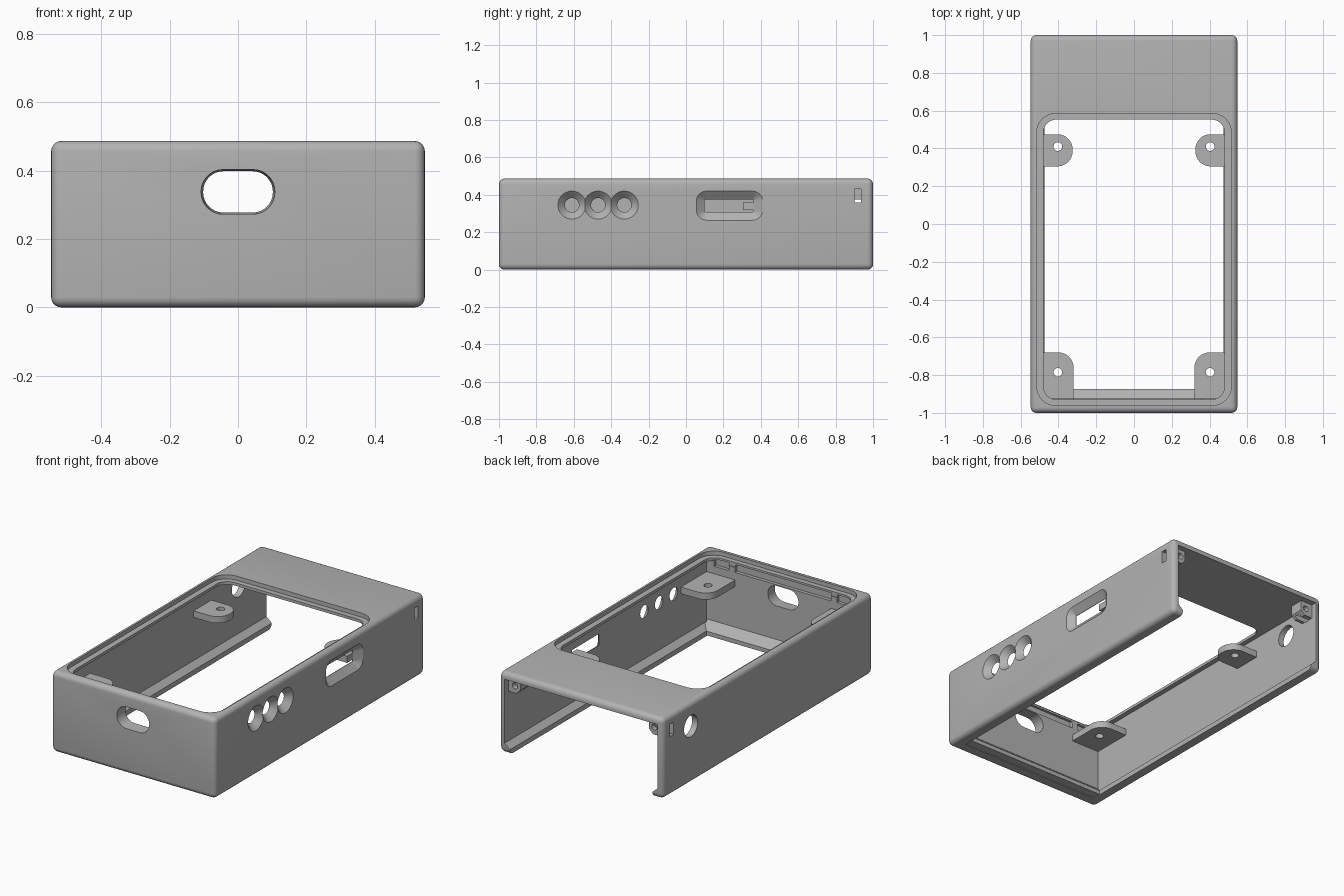
import bpy, bmesh, math

cube = bpy.data.objects.get("Cube")
if cube:
    bpy.data.objects.remove(cube, do_unlink=True)

grey = bpy.data.materials.new("matte grey")
grey.use_nodes = True
COLOUR = (0.45, 0.45, 0.45, 1)
grey.diffuse_color = COLOUR
grey.node_tree.nodes["Principled BSDF"].inputs["Base Color"].default_value = COLOUR

HALF_W, HEIGHT, WALL, INNER = 0.547, 0.487, 0.037, 0.51
FRONT = -0.925          # inside face of the thicker front wall
TAB_TOP = 0.36


def rounded(a0, a1, b0, b1, r, steps=8):
    """Rounded rectangle outline."""
    pts = []
    for i, (ca, cb) in enumerate([(a1 - r, b1 - r), (a0 + r, b1 - r), (a0 + r, b0 + r), (a1 - r, b0 + r)]):
        for k in range(steps + 1):
            t = math.pi / 2 * (i + k / steps)
            pts.append((ca + r * math.cos(t), cb + r * math.sin(t)))
    return pts


def circle(a, b, r, n=32):
    return [(a + r * math.cos(2 * math.pi * k / n), b + r * math.sin(2 * math.pi * k / n)) for k in range(n)]


def loft(name, axis, sections):
    """Solid through (depth, outline) sections along an axis."""
    place = {"x": lambda a, b, d: (d, a, b), "y": lambda a, b, d: (a, d, b), "z": lambda a, b, d: (a, b, d)}[axis]
    bm = bmesh.new()
    rings = [[bm.verts.new(place(a, b, d)) for a, b in outline] for d, outline in sections]
    n = len(rings[0])
    bm.faces.new(rings[0])
    bm.faces.new(rings[-1])
    for lo, hi in zip(rings, rings[1:]):
        for k in range(n):
            bm.faces.new((lo[k], lo[(k + 1) % n], hi[(k + 1) % n], hi[k]))
    bmesh.ops.remove_doubles(bm, verts=bm.verts, dist=1e-5)
    bmesh.ops.recalc_face_normals(bm, faces=bm.faces)
    mesh = bpy.data.meshes.new(name)
    bm.to_mesh(mesh)
    bm.free()
    mesh.materials.append(grey)
    obj = bpy.data.objects.new(name, mesh)
    bpy.context.collection.objects.link(obj)
    return obj


def box(name, x0, x1, y0, y1, z0, z1):
    outline = [(x0, y0), (x1, y0), (x1, y1), (x0, y1)]
    return loft(name, "z", [(z0, outline), (z1, outline)])


def apply_modifiers(obj):
    deps = bpy.context.evaluated_depsgraph_get()
    mesh = bpy.data.meshes.new_from_object(obj.evaluated_get(deps))
    obj.modifiers.clear()
    obj.data = mesh


def combine(target, tool, operation="DIFFERENCE"):
    mod = target.modifiers.new("cut", "BOOLEAN")
    mod.operation, mod.solver, mod.object = operation, "EXACT", tool
    apply_modifiers(target)
    bpy.data.objects.remove(tool, do_unlink=True)


# Rounded outer shell
shell = box("enclosure_shell", -HALF_W, HALF_W, -1, 1, 0, HEIGHT)
bevel = shell.modifiers.new("round", "BEVEL")
bevel.width, bevel.segments = 0.03, 5
apply_modifiers(shell)

# Cavity open at the back and bottom, leaving side lips
half = [(0.475, -0.1), (0.475, 0.03), (INNER, 0.06), (INNER, 0.445)]
profile = half + [(-x, z) for x, z in reversed(half)]
combine(shell, loft("cavity", "y", [(FRONT, profile), (1.1, profile)]))

# Sloped lip along the bottom of the front wall
lip = [(FRONT - 0.02, 0.005), (-0.873, 0.005), (-0.873, 0.03), (FRONT, 0.075), (FRONT - 0.02, 0.075)]
combine(shell, loft("front_lip", "x", [(-0.505, lip), (0.505, lip)]), "UNION")

# Top window with a recessed ledge
window = rounded(-0.48, 0.48, -0.93, 0.553, 0.07)
recess = rounded(-0.515, 0.515, -0.96, 0.585, 0.1)
combine(shell, loft("window", "z", [(0.435, window), (0.6, window)]))
combine(shell, loft("recess", "z", [(0.462, recess), (0.6, recess)]))

# Snap grooves inside the front wall
for x0, x1 in [(-0.46, -0.36), (-0.32, 0.32), (0.36, 0.46)]:
    combine(shell, box("groove", x0, x1, -0.945, -0.9, 0.405, 0.45))

# Front slot with a slight taper
combine(shell, loft("front_slot", "y", [
    (-1.01, rounded(-0.109, 0.109, 0.272, 0.404, 0.065)),
    (-0.9, rounded(-0.1, 0.1, 0.279, 0.397, 0.058))]))

# Three countersunk button holes
for y in (-0.61, -0.47, -0.33):
    combine(shell, loft("button_hole", "x", [
        (0.45, circle(y, 0.345, 0.038)), (HALF_W - WALL, circle(y, 0.345, 0.038)),
        (HALF_W, circle(y, 0.345, 0.075)), (HALF_W + 0.01, circle(y, 0.345, 0.085))]))

# Flared connector slot
inner = rounded(0.1, 0.36, 0.308, 0.376, 0.004)
combine(shell, loft("connector_slot", "x", [
    (0.45, inner), (0.513, inner),
    (HALF_W, rounded(0.055, 0.41, 0.264, 0.42, 0.055)),
    (HALF_W + 0.01, rounded(0.045, 0.42, 0.254, 0.43, 0.06))]))

# Round cable hole on the opposite wall
hole = circle(0.735, 0.345, 0.065)
combine(shell, loft("cable_hole", "x", [(-0.6, hole), (-0.45, hole)]))

for s, side in ((1, "left"), (-1, "right")):
    # Screw blocks near the open back, with nut slots through the wall
    outline = [(s * x, z) for x, z in [(0.52, 0.45), (0.43, 0.45), (0.43, 0.385), (0.455, 0.36), (0.52, 0.36)]]
    block = loft("block", "y", [(0.88, outline), (0.965, outline)])
    combine(shell, block, "UNION")
    screw = circle(s * 0.465, 0.405, 0.018, 20)
    combine(shell, loft("screw_hole", "y", [(0.8, screw), (1.05, screw)]))
    xs = sorted((s * 0.44, s * 0.6))
    combine(shell, box("nut_slot", *xs, 0.9, 0.935, 0.358, 0.432))

    # Mounting tabs with screw holes
    tabs = {"back": (0.325, 0.305, 0.475, 0.41), "front": (0.32, -0.99, -0.68, -0.785)}
    for end, (x_in, y0, y1, y_hole) in tabs.items():
        xs = sorted((s * x_in, s * 0.7))
        tab = loft(f"{end}_{side}_mounting_tab", "z", [
            (z, rounded(*xs, y0, y1, 0.08)) for z in (TAB_TOP - 0.04, TAB_TOP)])
        combine(tab, box("wall_limit", *sorted((s * 0.2, s * (INNER + 0.004))), -0.93, 0.6, 0, 0.5), "INTERSECT")
        drill = circle(s * 0.403, y_hole, 0.023, 24)
        combine(tab, loft("drill", "z", [(0.2, drill), (0.5, drill)]))

# Smooth fillets, crisp edges
for obj in bpy.context.scene.objects:
    obj.select_set(obj.type == "MESH")
bpy.context.view_layer.objects.active = shell
bpy.ops.object.shade_smooth_by_angle(angle=math.radians(30))
